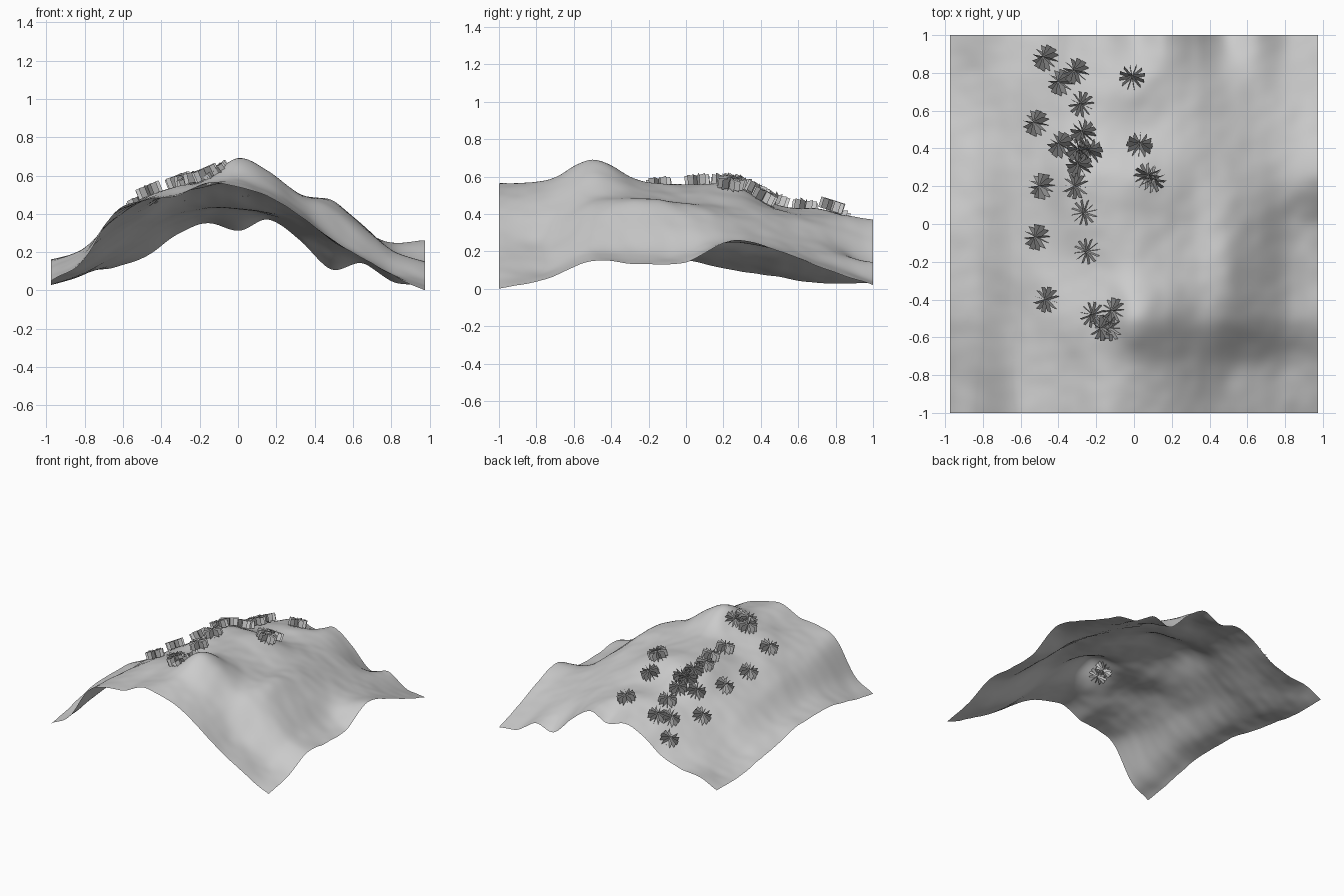
import bpy, bmesh, math, random
from mathutils import Vector, Matrix, noise

if "Cube" in bpy.data.objects:
    bpy.data.objects.remove(bpy.data.objects["Cube"])

random.seed(4)
HX, HY, N = 0.975, 1.0, 100

# Height profiles across x, one row per step in y from front to back
ROWS = [
    [.05, .15, .40, .47, .49, .56, .54, .49, .39, .27, .17, .08, .00],
    [.09, .18, .39, .47, .51, .56, .58, .52, .41, .28, .18, .09, .05],
    [.15, .21, .37, .48, .54, .58, .69, .62, .50, .43, .32, .20, .15],
    [.16, .21, .37, .46, .50, .54, .58, .54, .49, .47, .34, .20, .13],
    [.15, .20, .33, .43, .52, .55, .55, .51, .46, .44, .33, .20, .14],
    [.10, .17, .29, .40, .53, .55, .55, .51, .44, .38, .31, .25, .26],
    [.06, .11, .21, .33, .42, .45, .43, .42, .39, .32, .25, .21, .20],
    [.03, .08, .16, .26, .37, .41, .42, .40, .34, .25, .19, .13, .10],
    [.03, .10, .12, .17, .29, .35, .31, .37, .26, .11, .14, .04, .02],
]


def spline(vals, t):
    """Catmull-Rom value at t (0..1) through evenly spaced values."""
    n = len(vals) - 1
    s = min(max(t, 0), 1) * n
    i = min(int(s), n - 1)
    f = s - i
    b, c = vals[i], vals[i + 1]
    a = vals[i - 1] if i > 0 else 2 * b - c
    d = vals[i + 2] if i + 2 <= n else 2 * c - b
    return b + 0.5 * f * (c - a + f * (2*a - 5*b + 4*c - d + f * (3*(b - c) + d - a)))


def base_height(x, y):
    u, v = (x / HX + 1) / 2, (y / HY + 1) / 2
    return spline([spline(r, u) for r in ROWS], v)


def height(x, y):
    """Broad form plus small weathered bumps."""
    bumps = 0.008 * noise.noise(Vector((x * 5, y * 5, 2.3)))
    bumps += 0.004 * noise.noise(Vector((x * 11, y * 11, 5.1)))
    return max(base_height(x, y) + bumps, 0.0)


def normal(x, y, e=0.05):
    return Vector((base_height(x - e, y) - base_height(x + e, y),
                   base_height(x, y - e) - base_height(x, y + e), 2 * e)).normalized()


def add_object(name, mesh):
    ob = bpy.data.objects.new(name, mesh)
    bpy.context.collection.objects.link(ob)
    return ob


# Hillside: a single smooth sheet
bm = bmesh.new()
bmesh.ops.create_grid(bm, x_segments=N, y_segments=N, size=1)
for v in bm.verts:
    v.co.x *= HX
    v.co.z = height(v.co.x, v.co.y)
for f in bm.faces:
    f.smooth = True
mesh = bpy.data.meshes.new("hillside")
bm.to_mesh(mesh)
bm.free()
add_object("hillside", mesh)

# Shrub: upright cards crossing at the centre
R, H, CARDS = 0.068, 0.06, 6
bm = bmesh.new()
for i in range(CARDS):
    a = math.pi * i / CARDS
    d = Vector((math.cos(a), math.sin(a), 0)) * R
    lift = Vector((0, 0, H * random.uniform(0.9, 1.05)))
    bm.faces.new([bm.verts.new(p) for p in (-d, d, d + lift, lift - d)])
shrub = bpy.data.meshes.new("shrub")
bm.to_mesh(shrub)
bm.free()

# Shrubs scattered along the ridge, standing on the surface normal
SPOTS = [(-.47, .88), (-.39, .75), (-.31, .81), (-.01, .78), (-.28, .635),
         (-.52, .535), (-.39, .42), (-.27, .485), (-.235, .385), (-.29, .39),
         (-.29, .31), (.03, .42), (-.31, .20), (-.49, .20), (.07, .255),
         (.10, .235), (-.265, .06), (-.515, -.07), (-.25, -.145),
         (-.465, -.40), (-.22, -.48), (-.17, -.55)]
SUNK = [(-.12, -.55), (-.105, -.46)]

for k, (x, y) in enumerate(SPOTS + SUNK):
    n = normal(x, y)
    rise = -0.035 if (x, y) in SUNK else 0.004
    base = Vector((x - n.x * H / 2, y - n.y * H / 2, 0))
    base.z = height(base.x, base.y) + rise
    ob = add_object(f"shrub_{k + 1}", shrub)
    ob.matrix_world = (Matrix.Translation(base)
                       @ Vector((0, 0, 1)).rotation_difference(n).to_matrix().to_4x4()
                       @ Matrix.Rotation(random.uniform(0, math.pi), 4, 'Z'))
